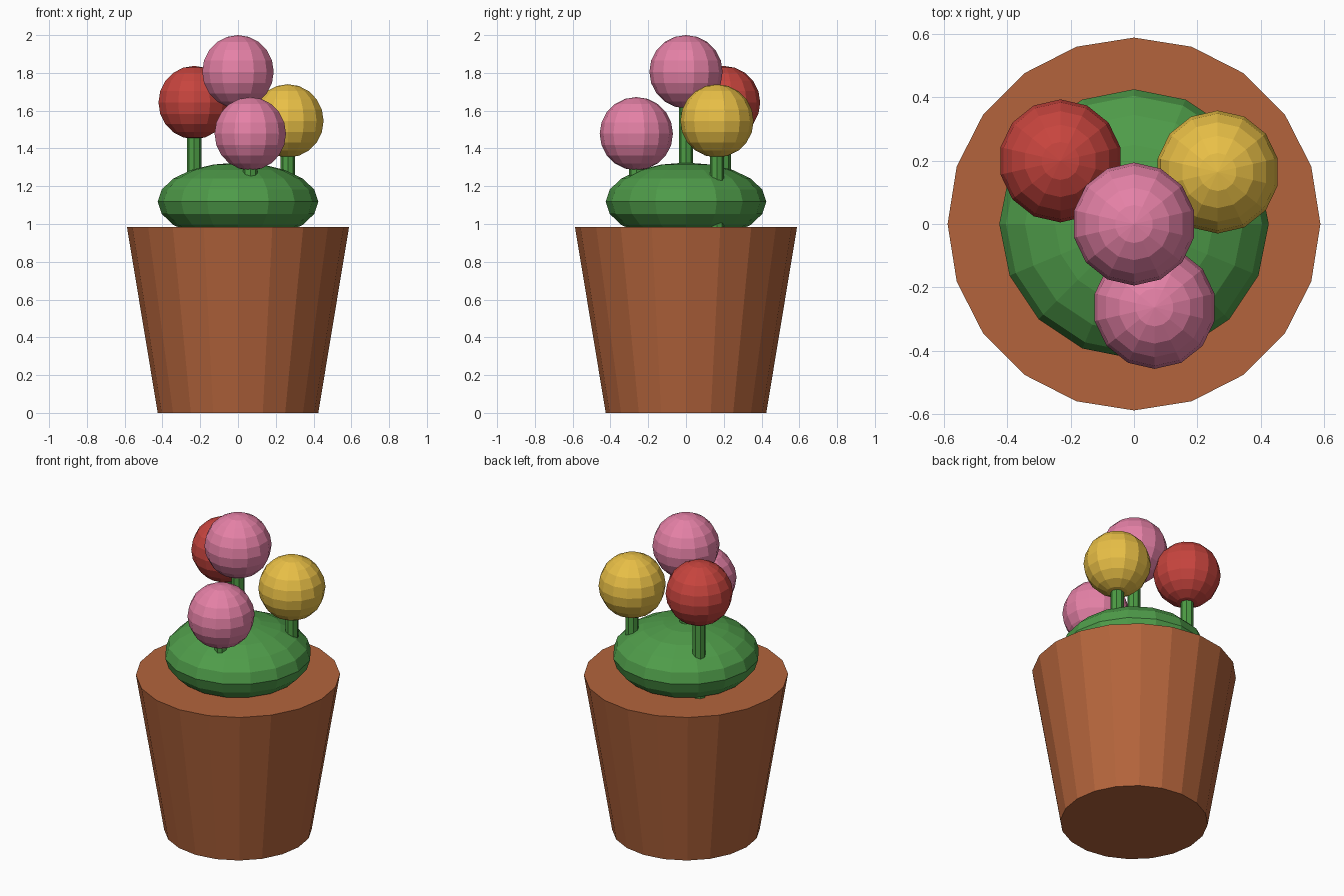
import bpy

if "Cube" in bpy.data.objects:
    bpy.data.objects.remove(bpy.data.objects["Cube"])


def material(name, rgb):
    m = bpy.data.materials.new(name)
    m.diffuse_color = (*[(c / 255) ** 2.2 for c in rgb], 1)
    m.use_nodes = True
    m.node_tree.nodes["Principled BSDF"].inputs["Base Color"].default_value = m.diffuse_color
    return m


terracotta = material("terracotta", (178, 100, 62))
leaf = material("leaf_green", (80, 155, 75))
stem_green = material("stem_green", (78, 155, 70))
pink = material("pink", (228, 128, 165))
red = material("red", (198, 70, 64))
yellow = material("yellow", (232, 190, 72))


def finish(name, mat):
    ob = bpy.context.object
    ob.name = name
    ob.data.materials.append(mat)
    return ob


def ball(name, loc, r, segments, mat, squash=1.0):
    bpy.ops.mesh.primitive_uv_sphere_add(
        segments=segments, ring_count=10, radius=r, location=loc)
    finish(name, mat).scale.z = squash


# Tapered pot
POT_H = 0.985
bpy.ops.mesh.primitive_cone_add(vertices=20, radius1=0.425, radius2=0.588,
                                depth=POT_H, location=(0, 0, POT_H / 2))
finish("pot", terracotta)

# Flattened foliage mound
ball("foliage", (0, 0, 1.118), 0.425, 16, leaf, 0.207 / 0.425)

# Round flowers on stems rooted in the pot
R = 0.194
flowers = [
    ("top", 0.0, 0.0, 1.806, pink),
    ("left", -0.232, 0.199, 1.643, red),
    ("right", 0.264, 0.164, 1.546, yellow),
    ("front", 0.065, -0.263, 1.478, pink),
]
for label, x, y, z, mat in flowers:
    base = POT_H - 0.03
    bpy.ops.mesh.primitive_cylinder_add(vertices=8, radius=0.038, depth=z - base,
                                        location=(x, y, (z + base) / 2))
    finish(label + "_stem", stem_green)
    ball(label + "_flower", (x, y, z), R, 14, mat)
